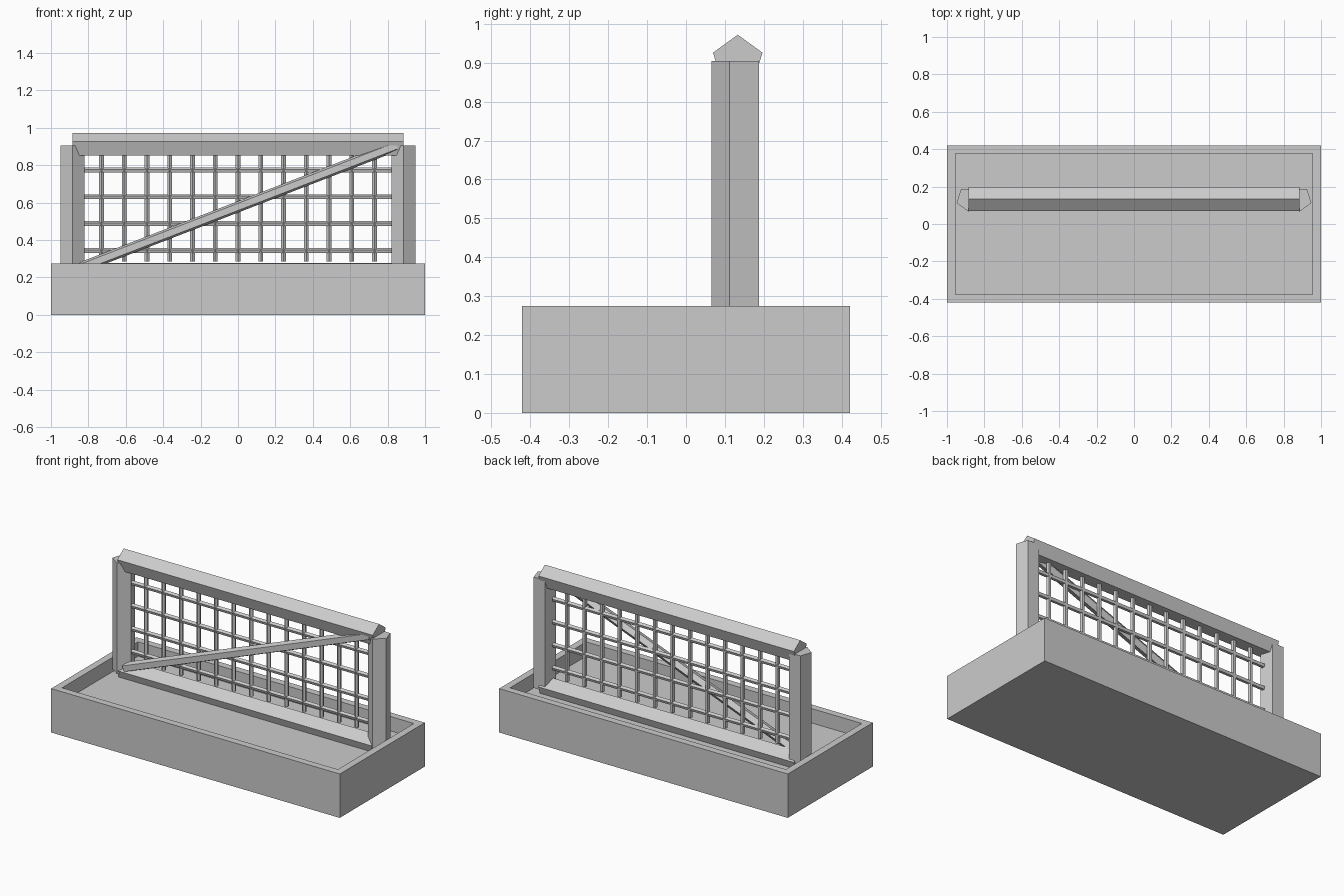
import bpy, bmesh
from math import pi, cos, sin
from mathutils import Vector

cube = bpy.data.objects.get("Cube")
if cube:
    bpy.data.objects.remove(cube, do_unlink=True)

grey = bpy.data.materials.new("light_grey")
grey.use_nodes = True
grey.diffuse_color = (0.6, 0.6, 0.6, 1)
grey.node_tree.nodes["Principled BSDF"].inputs["Base Color"].default_value = grey.diffuse_color


def add_object(name, bm):
    bmesh.ops.recalc_face_normals(bm, faces=bm.faces)
    mesh = bpy.data.meshes.new(name)
    bm.to_mesh(mesh)
    bm.free()
    mesh.materials.append(grey)
    obj = bpy.data.objects.new(name, mesh)
    bpy.context.collection.objects.link(obj)
    return obj


def rod(name, start, end, radius, apex, turn=0):
    """Five-sided rod from start to end, with one edge towards apex."""
    start, end = Vector(start), Vector(end)
    axis = (end - start).normalized()
    a = Vector(apex)
    a = (a - axis * a.dot(axis)).normalized()
    b = axis.cross(a)
    bm = bmesh.new()
    rings = []
    for p in (start, end):
        angles = [turn + 2 * pi * i / 5 for i in range(5)]
        rings.append([bm.verts.new(p + (a * cos(t) + b * sin(t)) * radius) for t in angles])
        bm.faces.new(rings[-1])
    for i in range(5):
        j = (i + 1) % 5
        bm.faces.new((rings[0][i], rings[0][j], rings[1][j], rings[1][i]))
    return add_object(name, bm)


UP, FRONT = (0, 0, 1), (0, -1, 0)
FRAME_Y, FRAME_X = 0.133, 0.885
LOW, HIGH, R = 0.21, 0.905, 0.067

# Open tray: block with its top inset and pushed down
bm = bmesh.new()
bmesh.ops.create_cube(bm, size=1)
for v in bm.verts:
    v.co = Vector((v.co.x * 2, v.co.y * 0.842, (v.co.z + 0.5) * 0.275))
top = max(bm.faces, key=lambda f: f.calc_center_median().z)
bmesh.ops.inset_region(bm, faces=[top], thickness=0.063)
floor = bmesh.ops.extrude_face_region(bm, geom=[top])["geom"]
bmesh.ops.translate(bm, vec=(0, 0, -0.09), verts=[g for g in floor if isinstance(g, bmesh.types.BMVert)])
if top.is_valid:
    bmesh.ops.delete(bm, geom=[top], context='FACES_ONLY')
add_object("tray", bm)

# Frame beams and posts
for name, z in (("bottom_beam", LOW), ("top_beam", HIGH)):
    rod(name, (-FRAME_X, FRAME_Y, z), (FRAME_X, FRAME_Y, z), R, UP)
for name, side in (("left_post", 1), ("right_post", -1)):
    rod(name, (side * FRAME_X, FRAME_Y, LOW), (side * FRAME_X, FRAME_Y, HIGH), R, FRONT)

# Lattice bars
for i in range(13):
    x = (i - 6) * 0.1217
    rod(f"upright_bar_{i + 1}", (x, FRAME_Y, 0.285), (x, FRAME_Y, 0.86), 0.0135, FRONT)
for i in range(4):
    z = 0.343 + i * 0.1435
    rod(f"cross_bar_{i + 1}", (-0.825, FRAME_Y, z), (0.825, FRAME_Y, z), 0.0145, UP)

# Diagonal brace with a flat front face
rod("diagonal_brace", (-0.85, 0.1, 0.249), (0.85, 0.1, 0.905), 0.03, FRONT, pi / 5)
